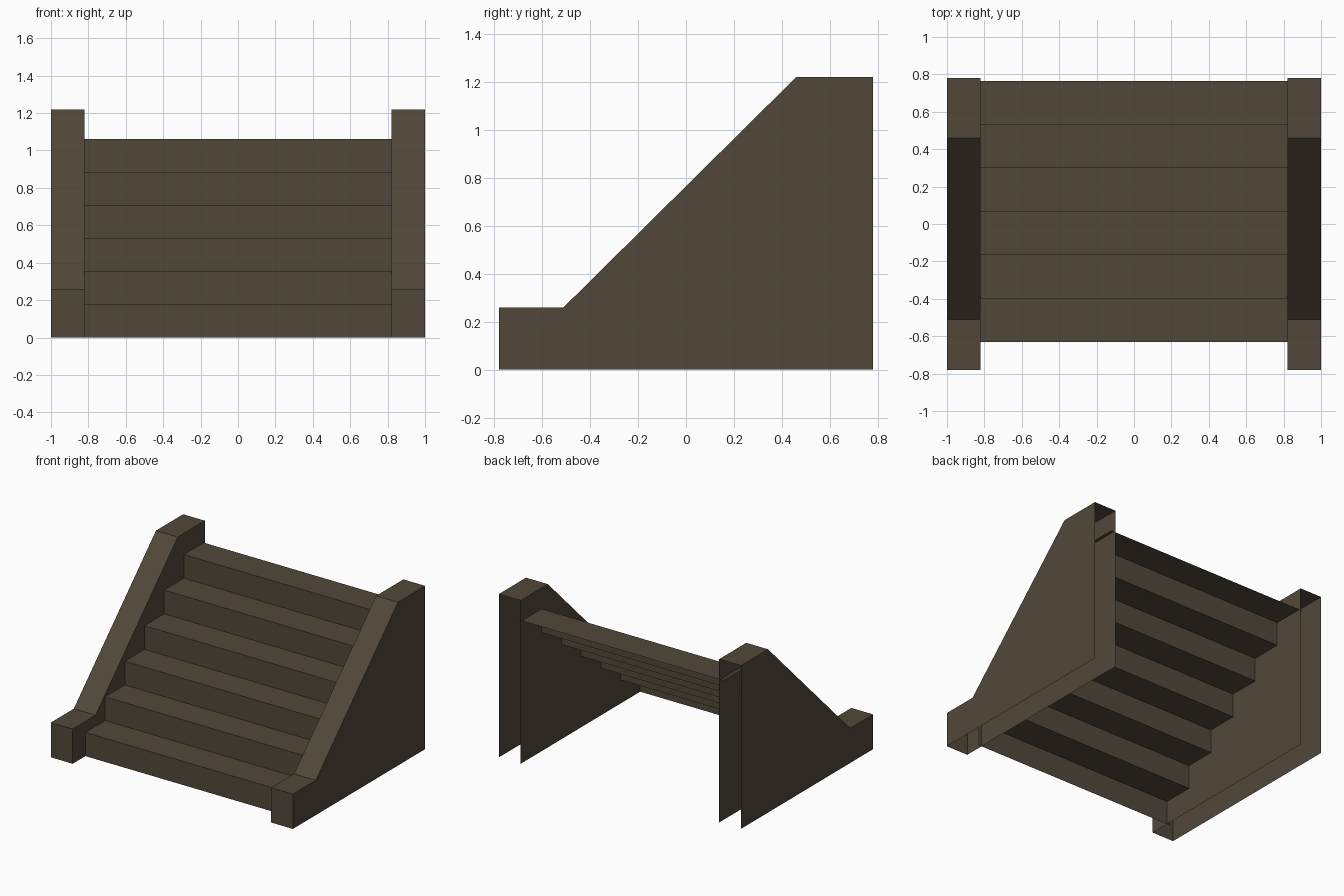
import bpy, bmesh

if "Cube" in bpy.data.objects:
    bpy.data.objects.remove(bpy.data.objects["Cube"])

mat = bpy.data.materials.new("dark brown stone")
mat.diffuse_color = (0.084, 0.064, 0.042, 1)
mat.use_nodes = True
mat.node_tree.nodes["Principled BSDF"].inputs["Base Color"].default_value = mat.diffuse_color


def make_object(name, bm):
    me = bpy.data.meshes.new(name)
    bm.to_mesh(me)
    bm.free()
    me.materials.append(mat)
    ob = bpy.data.objects.new(name, me)
    bpy.context.collection.objects.link(ob)
    return ob


def side_wall(name, x0, x1):
    # hollow sloped wall: prism with its back and underside left open
    profile = [(-0.78, 0), (-0.78, 0.26), (-0.51, 0.26),
               (0.46, 1.22), (0.78, 1.22), (0.78, 0)]
    bm = bmesh.new()
    face = bm.faces.new([bm.verts.new((x0, y, z)) for y, z in profile])
    ext = bmesh.ops.extrude_face_region(bm, geom=[face], use_keep_orig=True)
    moved = [g for g in ext["geom"] if isinstance(g, bmesh.types.BMVert)]
    bmesh.ops.translate(bm, verts=moved, vec=(x1 - x0, 0, 0))
    bmesh.ops.recalc_face_normals(bm, faces=bm.faces[:])
    bm.normal_update()
    opened = [f for f in bm.faces if f.normal.y > 0.9 or f.normal.z < -0.9]
    bmesh.ops.delete(bm, geom=opened, context='FACES')
    make_object(name, bm)


side_wall("left_side_wall", -1.0, -0.82)
side_wall("right_side_wall", 0.82, 1.0)

# steps: one folded sheet, ends tucked slightly into the walls
STEPS, Y0, RUN, RISE, HALF = 6, -0.63, 0.2325, 0.177, 0.845
path = [(Y0, 0)]
for i in range(STEPS):
    path.append((Y0 + i * RUN, (i + 1) * RISE))
    path.append((Y0 + (i + 1) * RUN, (i + 1) * RISE))
bm = bmesh.new()
rows = [[bm.verts.new((x, y, z)) for x in (-HALF, HALF)] for y, z in path]
for a, b in zip(rows, rows[1:]):
    bm.faces.new((a[0], a[1], b[1], b[0]))
make_object("steps", bm)
